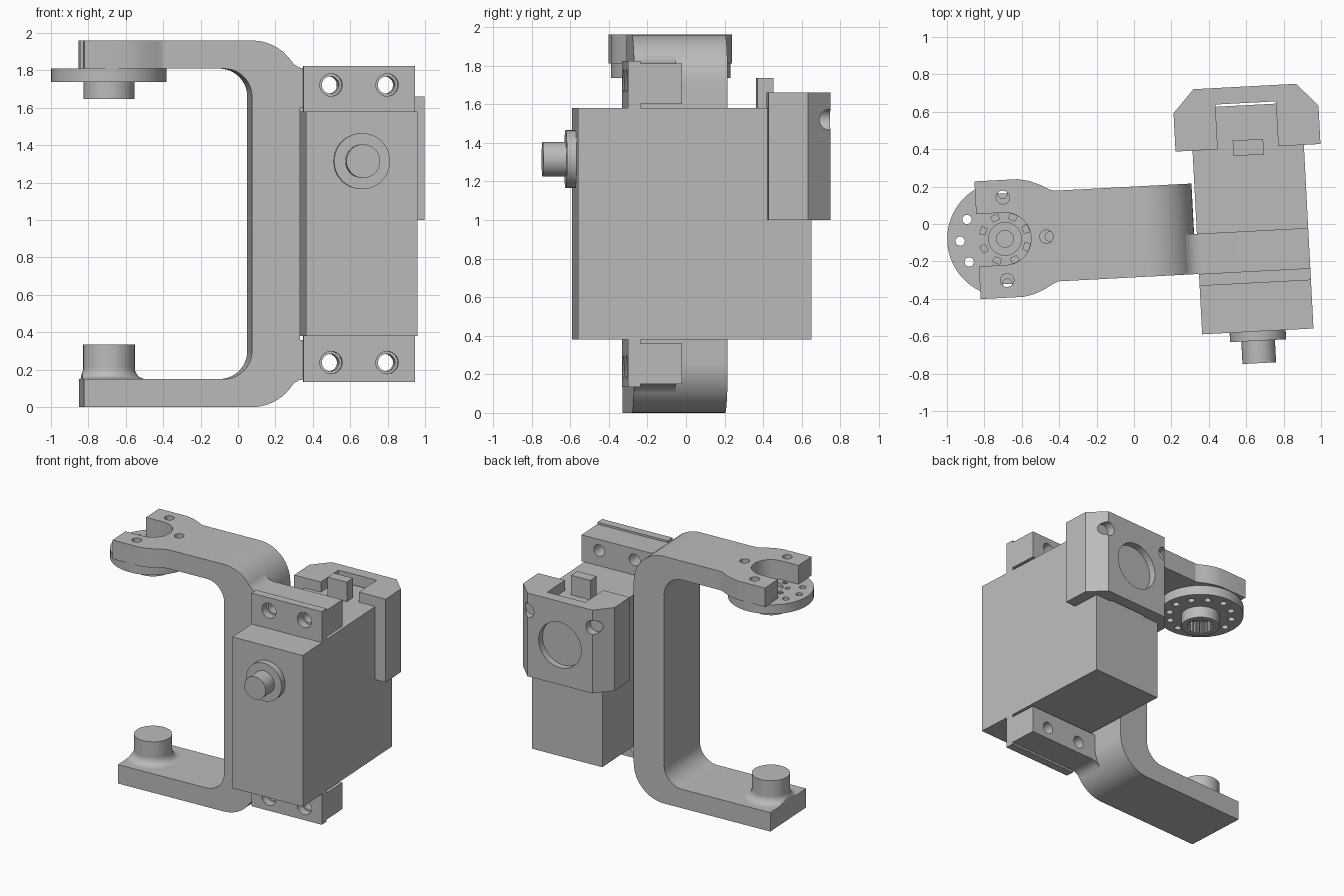
import bpy, bmesh, math
from mathutils import Matrix

if "Cube" in bpy.data.objects:
    bpy.data.objects.remove(bpy.data.objects["Cube"], do_unlink=True)

grey = bpy.data.materials.new("plain grey")
grey.use_nodes = True
COLOUR = (0.5, 0.5, 0.5, 1)
grey.diffuse_color = COLOUR
grey.node_tree.nodes["Principled BSDF"].inputs["Base Color"].default_value = COLOUR

MID_Z = 0.98            # mirror height of bracket and servo
SU = 0.63               # servo centre line
HU, HV = -0.693, -0.043  # horn axis
parts = []


def prism(name, pts, axis, a, b):
    """Extrude a 2D outline along z (pts are x, y) or along y (pts are x, z)."""
    bm = bmesh.new()
    place = (lambda p, q, t: (p, q, t)) if axis == "z" else (lambda p, q, t: (p, t, q))
    face = bm.faces.new([bm.verts.new(place(p, q, a)) for p, q in pts])
    new = bmesh.ops.extrude_face_region(bm, geom=[face])["geom"]
    bmesh.ops.translate(bm, vec=place(0, 0, b - a),
                        verts=[v for v in new if isinstance(v, bmesh.types.BMVert)])
    bmesh.ops.recalc_face_normals(bm, faces=bm.faces)
    mesh = bpy.data.meshes.new(name)
    bm.to_mesh(mesh)
    bm.free()
    mesh.materials.append(grey)
    obj = bpy.data.objects.new(name, mesh)
    bpy.context.collection.objects.link(obj)
    parts.append(obj)
    return obj


def arc(cx, cy, r, start, end, n):
    angles = [math.radians(start + (end - start) * i / n) for i in range(n + 1)]
    return [(cx + r * math.cos(t), cy + r * math.sin(t)) for t in angles]


def circle(cx, cy, r, n=32):
    return arc(cx, cy, r, 0, 360, n)[:-1]


def rect(x0, x1, y0, y1):
    return [(x0, y0), (x1, y0), (x1, y1), (x0, y1)]


def flip(pts):
    return [(p, 2 * MID_Z - q) for p, q in pts]


def cut(obj, outlines, axis, a, b):
    """Cut prisms out of a part."""
    for pts in outlines:
        tool = prism("cutter", pts, axis, a, b)
        parts.remove(tool)
        mod = obj.modifiers.new("cut", "BOOLEAN")
        mod.operation, mod.solver, mod.object = "DIFFERENCE", "EXACT", tool
        bpy.context.view_layer.objects.active = obj
        bpy.ops.object.modifier_apply(modifier=mod.name)
        bpy.data.objects.remove(tool, do_unlink=True)


# C-shaped bracket
outer = arc(0.06, 1.702, 0.258, 90, 0, 14)
inner = arc(-0.09, 1.66, 0.15, 90, 0, 10)
half = [(-0.42, 1.96)] + outer
inside = inner[::-1] + [(-0.42, 1.81)]
low_out = flip(outer)[::-1] + [(-0.84, 0)]
low_in = [(-0.84, 0.15)] + flip(inner)
prism("bracket_frame", half + low_out + low_in + inside, "y", -0.285, 0.2)

# Upper bracket head with open notch
side = [(-0.84, 0.315), (-0.61, 0.315), (-0.55, 0.303), (-0.49, 0.278),
        (-0.45, 0.255), (-0.42, 0.2425)]
top_side = [(p, HV + q) for p, q in side]
low_side = [(p, HV - q) for p, q in side][::-1]
notch = [(-0.84, HV - 0.14)] + arc(HU, HV, 0.14, -90, 90, 20) + [(-0.84, HV + 0.14)]
head = prism("bracket_head", top_side + low_side + notch, "z", 1.81, 1.96)
cut(head, [circle(HU + 0.222 * c, HV + 0.222 * s, 0.036, 20)
           for c, s in ((1, 0), (0, 1), (0, -1))], "z", 1.7, 2)

# Pivot boss with filleted foot, trimmed at the arm end
prism("pivot_boss", circle(HU, HV, 0.138, 40), "z", 0.14, 0.335)
for i in range(8):
    t0, t1 = math.radians(90 * i / 8), math.radians(90 * (i + 1) / 8)
    foot = [(max(p, -0.84), q) for p, q in
            circle(HU, HV, 0.138 + 0.06 * (1 - math.sin(t0)), 40)]
    ring = prism("boss_fillet", foot, "z", 0.15 + 0.06 * (1 - math.cos(t0)),
                 0.15 + 0.06 * (1 - math.cos(t1)))
    r0, r1 = 0.138 + 0.06 * (1 - math.sin(t0)), 0.138 + 0.06 * (1 - math.sin(t1))
    top = max(v.co.z for v in ring.data.vertices)
    for v in ring.data.vertices:
        if v.co.z > top - 1e-5:
            a = math.atan2(v.co.y - HV, v.co.x - HU)
            v.co.x = max(HU + r1 * math.cos(a), -0.84)
            v.co.y = HV + r1 * math.sin(a)

# Servo horn: disc with holes, hub with splined bore
disc = prism("horn_disc", circle(HU, HV, 0.309, 64), "z", 1.737, 1.81)
holes = []
for k in range(12):
    t = math.radians(30 * k)
    r = 0.24 if k % 3 == 0 else 0.228
    holes.append(circle(HU + r * math.cos(t), HV + r * math.sin(t), 0.025, 16))
cut(disc, holes + [circle(HU, HV, 0.045, 24)], "z", 1.6, 1.9)
cut(disc, [circle(HU, HV, 0.088)], "z", 1.78, 1.9)
slots = []
for k in range(8):
    t = 45 * k + 22
    slots.append(arc(HU, HV, 0.138, t - 9, t + 9, 4) + arc(HU, HV, 0.108, t + 9, t - 9, 4))
cut(disc, slots, "z", 1.785, 1.9)
hub = prism("horn_hub", circle(HU, HV, 0.137, 48), "z", 1.647, 1.737)
spline = [(HU + (0.1 if k % 4 < 2 else 0.088) * math.cos(k * math.pi / 48),
           HV + (0.1 if k % 4 < 2 else 0.088) * math.sin(k * math.pi / 48)) for k in range(96)]
cut(hub, [spline], "z", 1.6, 1.8)

# Servo body, output ring and shaft
prism("servo_body", rect(0.333, 0.929, 0.38, 1.58), "y", -0.608, 0.603)
prism("output_ring", circle(SU, 1.315, 0.15, 48), "y", -0.658, -0.608)
prism("output_shaft", circle(SU, 1.315, 0.09, 40), "y", -0.778, -0.658)

# Mounting ears and bracket blocks, top and bottom
ear = rect(0.333, 0.929, 1.58, 1.825)
block = [(0.2, 1.6), (0.929, 1.6), (0.929, 1.81), (0.35, 1.81), (0.315, 1.815),
         (0.285, 1.832), (0.258, 1.866), (0.2, 1.85)]
for label, place in (("upper", lambda p: p), ("lower", flip)):
    for kind, pts, radius, a, b in (("ear", ear, 0.06, -0.349, -0.285),
                                    ("block", block, 0.046, -0.285, -0.07)):
        piece = prism(f"{label}_mount_{kind}", place(pts), "y", a, b)
        cut(piece, [place(circle(SU + d, 1.722, radius, 28)) for d in (-0.15, 0.15)],
            "y", a - 0.1, b + 0.1)

# Rear cover: chamfered channel with round recess and screw holes
right = [(0.162, 0.615), (0.162, 0.375), (0.388, 0.375), (0.388, 0.58), (0.275, 0.703)]
outline = [(SU + p, q) for p, q in right] + [(SU - p, q) for p, q in right[::-1]]
cover = prism("rear_cover", outline, "z", 1.0, 1.66)
cut(cover, [circle(SU, 1.315, 0.18, 48)], "y", 0.65, 0.8)
cut(cover, [circle(SU + d, 1.52, 0.055, 28) for d in (-0.275, 0.275)], "y", 0.64, 0.8)
prism("cable_block", rect(0.55, 0.713, 0.335, 0.418), "z", 1.57, 1.735)

# Turn the assembly slightly and shade
turn = Matrix.Rotation(math.radians(3), 4, "Z")
bpy.ops.object.select_all(action="DESELECT")
for obj in parts:
    obj.data.transform(turn)
    obj.select_set(True)
bpy.context.view_layer.objects.active = parts[0]
bpy.ops.object.shade_smooth_by_angle(angle=math.radians(30))
